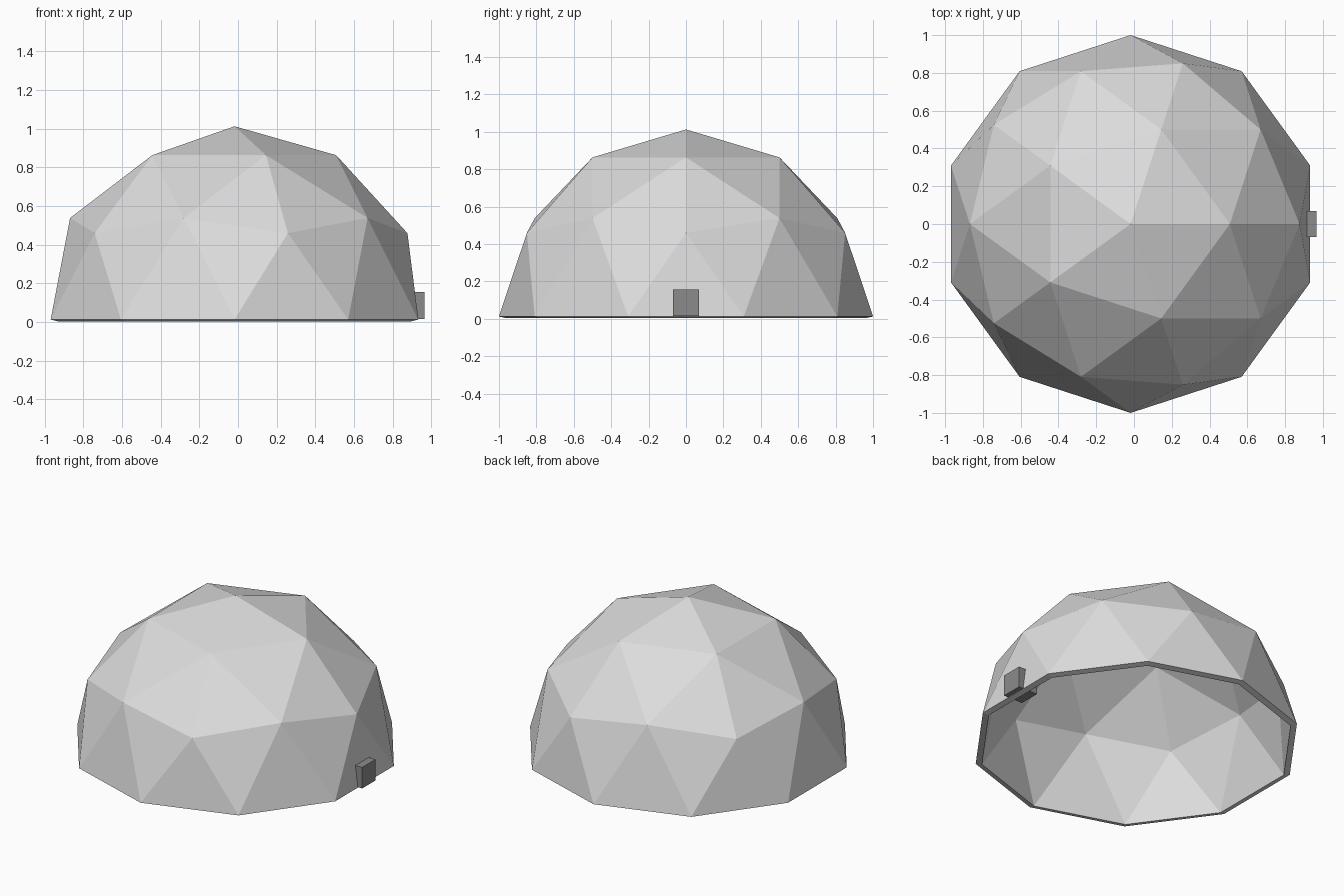
import bpy
import bmesh

old = bpy.data.objects.get("Cube")
if old:
    bpy.data.objects.remove(old, do_unlink=True)


def make_material(name, value):
    mat = bpy.data.materials.new(name)
    mat.use_nodes = True
    colour = (value, value, value, 1)
    mat.diffuse_color = colour
    mat.node_tree.nodes["Principled BSDF"].inputs["Base Color"].default_value = colour
    return mat


def add_object(name, bm, location, mat):
    mesh = bpy.data.meshes.new(name)
    bm.to_mesh(mesh)
    bm.free()
    mesh.materials.append(mat)
    obj = bpy.data.objects.new(name, mesh)
    obj.location = location
    bpy.context.collection.objects.link(obj)
    return obj


light_grey = make_material("light grey", 0.72)
dark_grey = make_material("dark grey", 0.26)

# Faceted geodesic dome: upper half of an icosphere, thickened inwards
bm = bmesh.new()
bmesh.ops.create_icosphere(bm, subdivisions=2, radius=1)
lower = [v for v in bm.verts if v.co.z < -0.01]
bmesh.ops.delete(bm, geom=lower, context="VERTS")
dome = add_object("dome_shell", bm, (-0.018, 0, 0.012), light_grey)
wall = dome.modifiers.new("wall", "SOLIDIFY")
wall.thickness = 0.04
wall.offset = -1

# Small block set through the wall at the foot of the dome
bm = bmesh.new()
bmesh.ops.create_cube(bm, size=0.14)
add_object("side_block", bm, (0.895, 0, 0.085), dark_grey)
